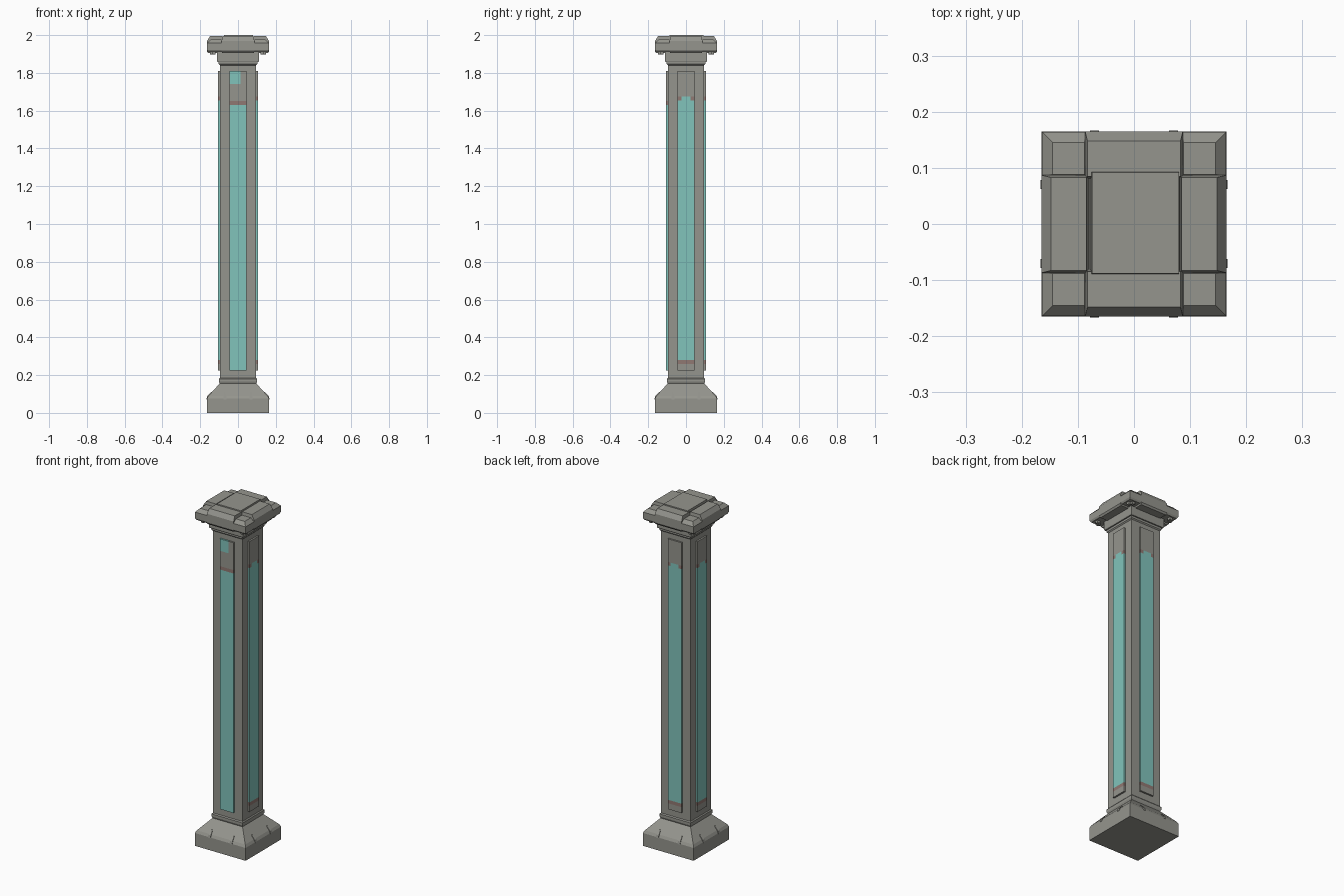
import bpy, bmesh, math
from mathutils import Matrix, Vector

if "Cube" in bpy.data.objects:
    bpy.data.objects.remove(bpy.data.objects["Cube"])


def material(name, rgb):
    m = bpy.data.materials.new(name)
    m.diffuse_color = (*rgb, 1)
    m.use_nodes = True
    m.node_tree.nodes["Principled BSDF"].inputs["Base Color"].default_value = m.diffuse_color
    return m


STONE = material("grey stone", (0.30, 0.30, 0.27))
TEAL = material("teal glow", (0.22, 0.55, 0.50))
RUST = material("dull rust", (0.28, 0.19, 0.17))


def finish(bm, name, mats, turn=0, bevel=0):
    bmesh.ops.rotate(bm, verts=bm.verts, cent=(0, 0, 0),
                     matrix=Matrix.Rotation(math.radians(turn), 3, 'Z'))
    bmesh.ops.recalc_face_normals(bm, faces=bm.faces)
    me = bpy.data.meshes.new(name)
    bm.to_mesh(me)
    bm.free()
    for m in mats:
        me.materials.append(m)
    ob = bpy.data.objects.new(name, me)
    bpy.context.collection.objects.link(ob)
    if bevel:
        b = ob.modifiers.new("soft edge", 'BEVEL')
        b.width, b.segments = bevel, 1
    return ob


def stack(name, rings, turn=0, bevel=0):
    """Closed solid through rectangles (x0, x1, y0, y1, z)."""
    bm = bmesh.new()
    loops = [[bm.verts.new(p) for p in ((a, c, z), (b, c, z), (b, d, z), (a, d, z))]
             for a, b, c, d, z in rings]
    bm.faces.new(loops[0])
    bm.faces.new(loops[-1])
    for lo, hi in zip(loops, loops[1:]):
        for i in range(4):
            j = (i + 1) % 4
            bm.faces.new((lo[i], lo[j], hi[j], hi[i]))
    return finish(bm, name, [STONE], turn, bevel)


def square(name, pairs, bevel=0):
    return stack(name, [(-h, h, -h, h, z) for h, z in pairs], 0, bevel)


# Foot, collar, shaft and neck
square("foot", [(0.165, 0), (0.165, 0.075), (0.157, 0.09), (0.102, 0.15), (0.094, 0.158)])
square("foot_collar", [(0.095, 0.15), (0.101, 0.165), (0.101, 0.18), (0.096, 0.186)])
square("shaft", [(0.096, 0.15), (0.096, 1.86)])
square("neck_step", [(0.096, 1.84), (0.102, 1.846), (0.102, 1.865)])
square("neck", [(0.109, 1.858), (0.111, 1.864), (0.111, 1.92)])
square("cap_core", [(0.15, 1.915), (0.15, 1.955), (0.10, 1.97)])

# Centre stone of the cap
stack("cap_centre", [(-0.08, 0.085, -0.095, 0.097, 1.95), (-0.075, 0.08, -0.088, 0.092, 2.0)])


# Face panels, coloured by height
def front_rule(c):
    if c.z < 1.63 or (c.z > 1.74 and c.x < 0.012):
        return 1
    return 2 if c.z < 1.65 else 0


def side_rule(c):
    if 0.28 < c.z < 1.655 or (1.655 < c.z < 1.675 and abs(c.x) < 0.03):
        return 1
    return 2 if 0.26 < c.z < 0.28 or (1.655 < c.z < 1.675) else 0


def panel(name, turn, cuts, xcuts, rule):
    bm = bmesh.new()
    bmesh.ops.create_cube(bm, size=1)
    for v in bm.verts:
        v.co = Vector((v.co.x * 0.088, -0.0985 + v.co.y * 0.015, 1.0175 + v.co.z * 1.585))
    planes = [((0, 0, z), (0, 0, 1)) for z in cuts] + [((x, 0, 0), (1, 0, 0)) for x in xcuts]
    for co, no in planes:
        bmesh.ops.bisect_plane(bm, geom=bm.verts[:] + bm.edges[:] + bm.faces[:],
                               plane_co=co, plane_no=no)
    for f in bm.faces:
        f.material_index = rule(f.calc_center_median())
    finish(bm, name, [STONE, TEAL, RUST], turn)


for side, turn in (("front", 0), ("right", 90), ("back", 180), ("left", 270)):
    if side == "front":
        panel("front_panel", turn, (1.63, 1.65, 1.74), (0.012,), front_rule)
    else:
        panel(side + "_panel", turn, (0.26, 0.28, 1.655, 1.675), (-0.025, 0.025), side_rule)

    # Cap edge stone and corner stone
    stack(side + "_cap_stone",
          [(-0.084, 0.084, -0.158, -0.08, 1.905), (-0.087, 0.087, -0.165, -0.08, 1.915),
           (-0.087, 0.087, -0.165, -0.08, 1.968), (-0.083, 0.083, -0.148, -0.085, 1.994)], turn)
    stack(side + "_corner_stone",
          [(0.09, 0.158, -0.158, -0.09, 1.91), (0.086, 0.164, -0.164, -0.086, 1.92),
           (0.086, 0.164, -0.164, -0.086, 1.957), (0.088, 0.145, -0.145, -0.088, 1.977)], turn)

    for s in (-1, 1):
        # Small studs under the cap and chips on the foot
        x = 0.127 * s
        stack(side + "_cap_stud", [(x - 0.008, x + 0.008, -0.148, -0.132, 1.897),
                                   (x - 0.01, x + 0.01, -0.15, -0.13, 1.915)], turn)
        x = 0.07 * s
        stack(side + "_foot_chip", [(x - 0.008, x + 0.008, -0.167, -0.15, 0.072),
                                    (x - 0.008, x + 0.008, -0.163, -0.14, 0.088),
                                    (x - 0.006, x + 0.004, -0.142, -0.125, 0.11)], turn)
